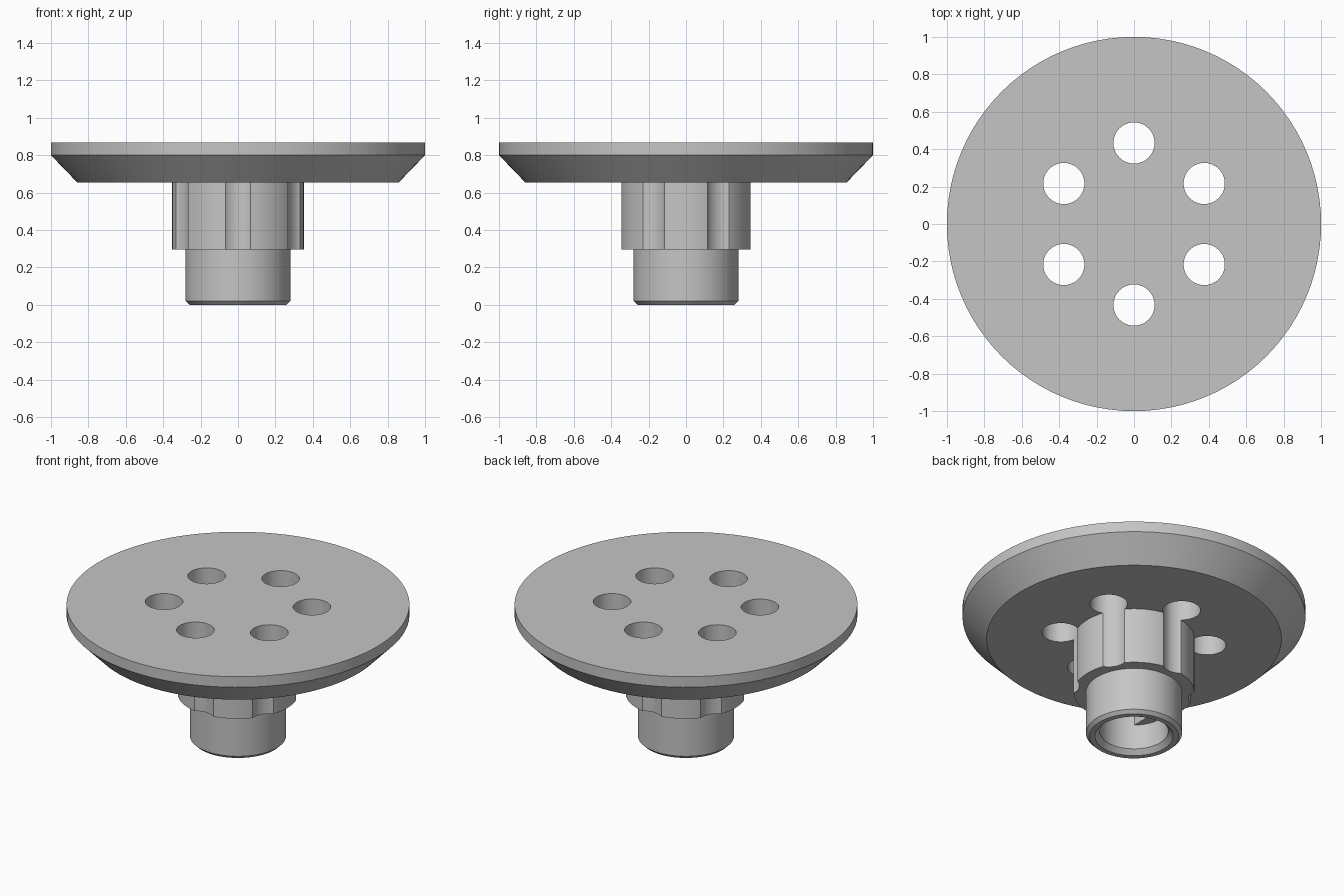
import bpy
import bmesh
from math import cos, sin, radians, tau
from mathutils import Vector

default = bpy.data.objects.get("Cube")
if default:
    bpy.data.objects.remove(default, do_unlink=True)

grey = bpy.data.materials.new("plain grey")
grey.use_nodes = True
grey.diffuse_color = (0.56, 0.56, 0.56, 1)
grey.node_tree.nodes["Principled BSDF"].inputs["Base Color"].default_value = grey.diffuse_color


def lathe(name, profile, segments):
    """Revolve an (r, z) profile, closed on the axis at both ends."""
    bm = bmesh.new()
    verts = [bm.verts.new((r, 0, z)) for r, z in profile]
    edges = [bm.edges.new(pair) for pair in zip(verts, verts[1:])]
    bmesh.ops.spin(bm, geom=verts + edges, cent=(0, 0, 0), axis=(0, 0, 1),
                   angle=tau, steps=segments, use_duplicate=False)
    bmesh.ops.remove_doubles(bm, verts=bm.verts, dist=1e-4)
    bmesh.ops.recalc_face_normals(bm, faces=bm.faces)
    mesh = bpy.data.meshes.new(name)
    bm.to_mesh(mesh)
    bm.free()
    obj = bpy.data.objects.new(name, mesh)
    bpy.context.collection.objects.link(obj)
    mesh.materials.append(grey)
    return obj


def combine(target, tool, operation):
    """Apply a boolean and discard the tool object."""
    tool.hide_render = True
    mod = target.modifiers.new(operation.lower(), "BOOLEAN")
    mod.operation = operation
    mod.solver = "EXACT"
    mod.object = tool
    bpy.ops.object.select_all(action="DESELECT")
    target.select_set(True)
    bpy.context.view_layer.objects.active = target
    bpy.ops.object.modifier_apply(modifier=mod.name)
    bpy.data.objects.remove(tool, do_unlink=True)


# Flange, hub and hollow spigot as one turned body
body = lathe("flanged_hub", [
    (0, 0.60), (0.20, 0.60), (0.20, 0.03), (0.228, 0),   # blind bore
    (0.26, 0), (0.28, 0.02), (0.28, 0.295),              # spigot
    (0.352, 0.295), (0.352, 0.655),                      # hub
    (0.86, 0.655), (1, 0.80), (1, 0.868), (0, 0.868),    # flange
], 96)

# Flat side inside the upper bore
bpy.ops.mesh.primitive_cube_add(size=1, location=(-0.175, 0, 0.405))
bore_flat = bpy.context.object
bore_flat.name = "bore_flat"
bore_flat.scale = (0.09, 0.32, 0.43)
bpy.context.view_layer.update()
bore_flat.data.materials.append(grey)
combine(body, bore_flat, "UNION")

# Six through holes that also scallop the hub
for i in range(6):
    a = radians(30 + 60 * i)
    cutter = lathe("hole_cutter", [(0, 0.2), (0.11, 0.2), (0.11, 1), (0, 1)], 40)
    cutter.location = Vector((cos(a), sin(a), 0)) * 0.433
    bpy.context.view_layer.update()
    combine(body, cutter, "DIFFERENCE")

bpy.ops.object.select_all(action="DESELECT")
body.select_set(True)
bpy.context.view_layer.objects.active = body
bpy.ops.object.shade_smooth_by_angle(angle=radians(25))
